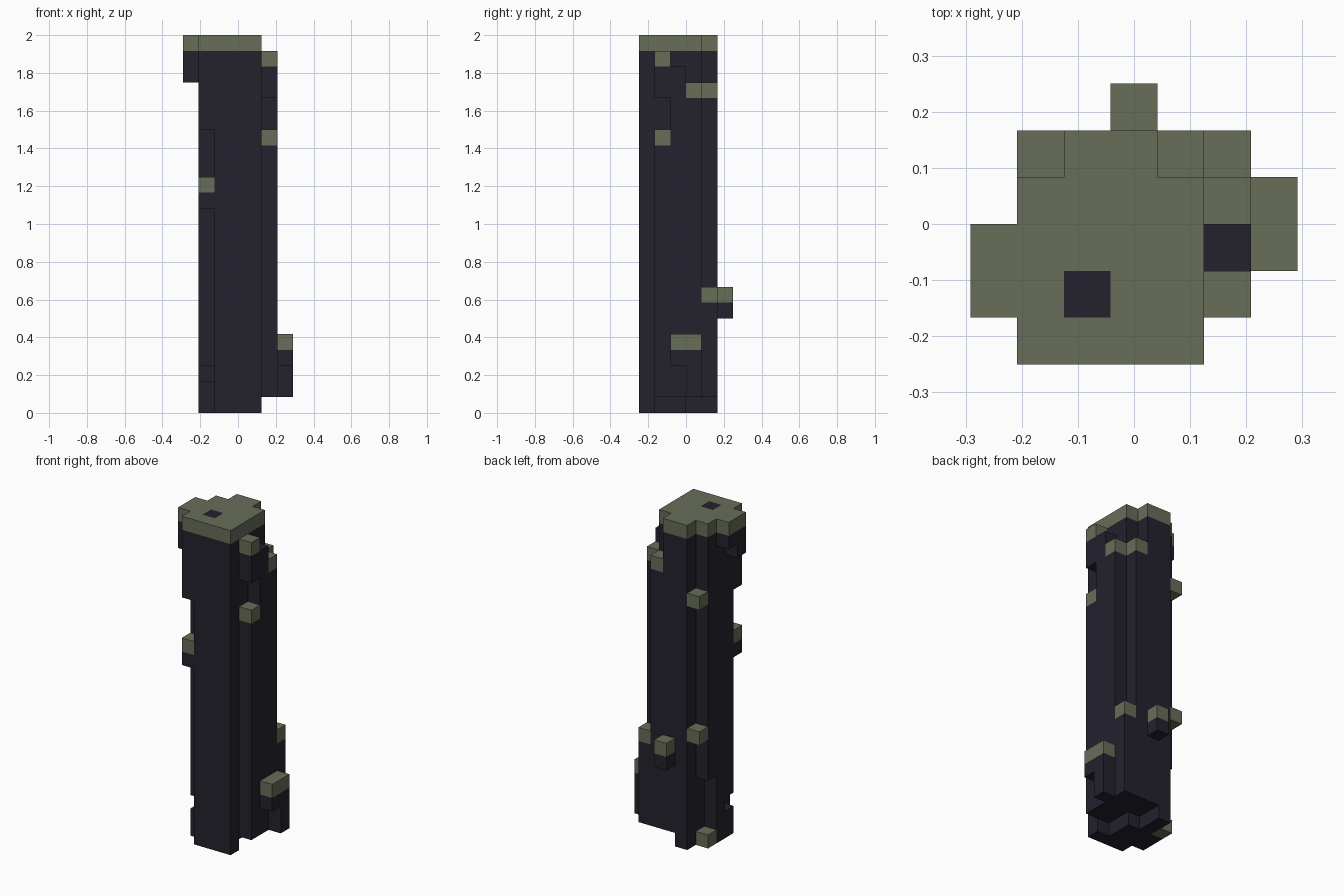
import bpy
import bmesh
from mathutils import Vector

UNIT = 2 / 24                      # edge of one block
ORIGIN = Vector((-3.5, -3.0, 0))   # grid corner, in blocks

default_cube = bpy.data.objects.get("Cube")
if default_cube:
    bpy.data.objects.remove(default_cube, do_unlink=True)


def make_material(name, colour):
    material = bpy.data.materials.new(name)
    material.use_nodes = True
    material.diffuse_color = colour
    shader = material.node_tree.nodes["Principled BSDF"]
    shader.inputs["Base Color"].default_value = colour
    shader.inputs["Roughness"].default_value = 0.9
    return material


BARK, MOSS = 0, 1
materials = [
    make_material("dark_bark", (0.017, 0.016, 0.027, 1)),
    make_material("grey_green_moss", (0.136, 0.154, 0.098, 1)),
]

parts = {}    # part name -> set of block cells
colours = {}  # block cell -> material index


def add_blocks(part, columns, rows, bottom, top, mossy=True):
    """Fill a box of blocks; a mossy box has its highest layer in moss."""
    cells = parts.setdefault(part, set())
    for x in range(*columns):
        for y in range(*rows):
            for z in range(bottom, top):
                cells.add((x, y, z))
                colours[x, y, z] = MOSS if mossy and z == top - 1 else BARK


def build_part(name, cells):
    """Make the outer skin of a part, leaving out faces hidden by other blocks."""
    bm = bmesh.new()
    corners = {}

    def corner(point):
        key = tuple(round(v) for v in point)
        if key not in corners:
            corners[key] = bm.verts.new((Vector(key) + ORIGIN) * UNIT)
        return corners[key]

    for cell in sorted(cells):
        for axis in range(3):
            for side in (0, 1):
                normal = Vector((0, 0, 0))
                normal[axis] = 2 * side - 1
                neighbour = tuple(round(c + n) for c, n in zip(cell, normal))
                if neighbour in colours:
                    continue
                u, v = Vector((0, 0, 0)), Vector((0, 0, 0))
                u[(axis + 1) % 3] = v[(axis + 2) % 3] = 1
                start = Vector(cell)
                start[axis] += side
                quad = [start, start + u, start + u + v, start + v]
                if side == 0:
                    quad.reverse()
                face = bm.faces.new([corner(p) for p in quad])
                # Dark heart of the wood shows as one square on the cut top
                heart = cell == (2, 1, 23) and axis == 2
                face.material_index = BARK if heart else colours[cell]

    # Merge flat areas of one colour into clean large faces
    bmesh.ops.dissolve_limit(bm, angle_limit=0.01, verts=bm.verts, edges=bm.edges,
                             delimit={'MATERIAL'})
    mesh = bpy.data.meshes.new(name)
    bm.to_mesh(mesh)
    bm.free()
    for material in materials:
        mesh.materials.append(material)
    bpy.context.collection.objects.link(bpy.data.objects.new(name, mesh))


# Trunk core with its mossy cut top
add_blocks("trunk", (2, 5), (0, 4), 1, 24)
add_blocks("trunk", (2, 4), (4, 5), 1, 24)
add_blocks("trunk", (4, 5), (4, 5), 1, 21)

# Stepped foot of the trunk
add_blocks("foot", (2, 5), (0, 1), 0, 1, mossy=False)
add_blocks("foot", (1, 4), (1, 3), 0, 1, mossy=False)
add_blocks("foot", (2, 3), (3, 5), 0, 1, mossy=False)

# Bark on the -x side, with a notch near the ground
add_blocks("right_bark", (1, 2), (1, 2), 1, 2, mossy=False)
add_blocks("right_bark", (1, 2), (1, 2), 3, 24)
add_blocks("right_bark", (1, 2), (2, 3), 1, 24)
add_blocks("right_bark", (1, 2), (3, 4), 5, 24)
add_blocks("right_bark", (1, 2), (0, 1), 18, 24)

# Bark on the +x side
add_blocks("left_bark", (5, 6), (1, 2), 1, 18)
add_blocks("left_bark", (5, 6), (1, 2), 20, 23)
add_blocks("left_bark", (5, 6), (2, 3), 1, 22, mossy=False)
add_blocks("left_bark", (5, 6), (3, 4), 1, 21)
add_blocks("left_bark", (5, 6), (4, 5), 1, 8)

# Overhang under the rim
add_blocks("rim_overhang", (0, 1), (1, 2), 21, 24)
add_blocks("rim_overhang", (0, 1), (2, 3), 22, 24)

# Low root on the +x side
add_blocks("root", (6, 7), (2, 3), 3, 5)
add_blocks("root", (6, 7), (3, 4), 1, 5)

# Small knots and moss tufts
add_blocks("front_knot", (1, 2), (0, 1), 13, 15)
add_blocks("back_knot", (3, 4), (5, 6), 6, 8)
add_blocks("upper_moss_tuft", (1, 2), (4, 5), 18, 19)
add_blocks("lower_moss_tuft", (1, 2), (4, 5), 8, 9)
add_blocks("ground_moss_tuft", (1, 2), (3, 4), 0, 1)

for part_name, part_cells in parts.items():
    build_part(part_name, part_cells)
